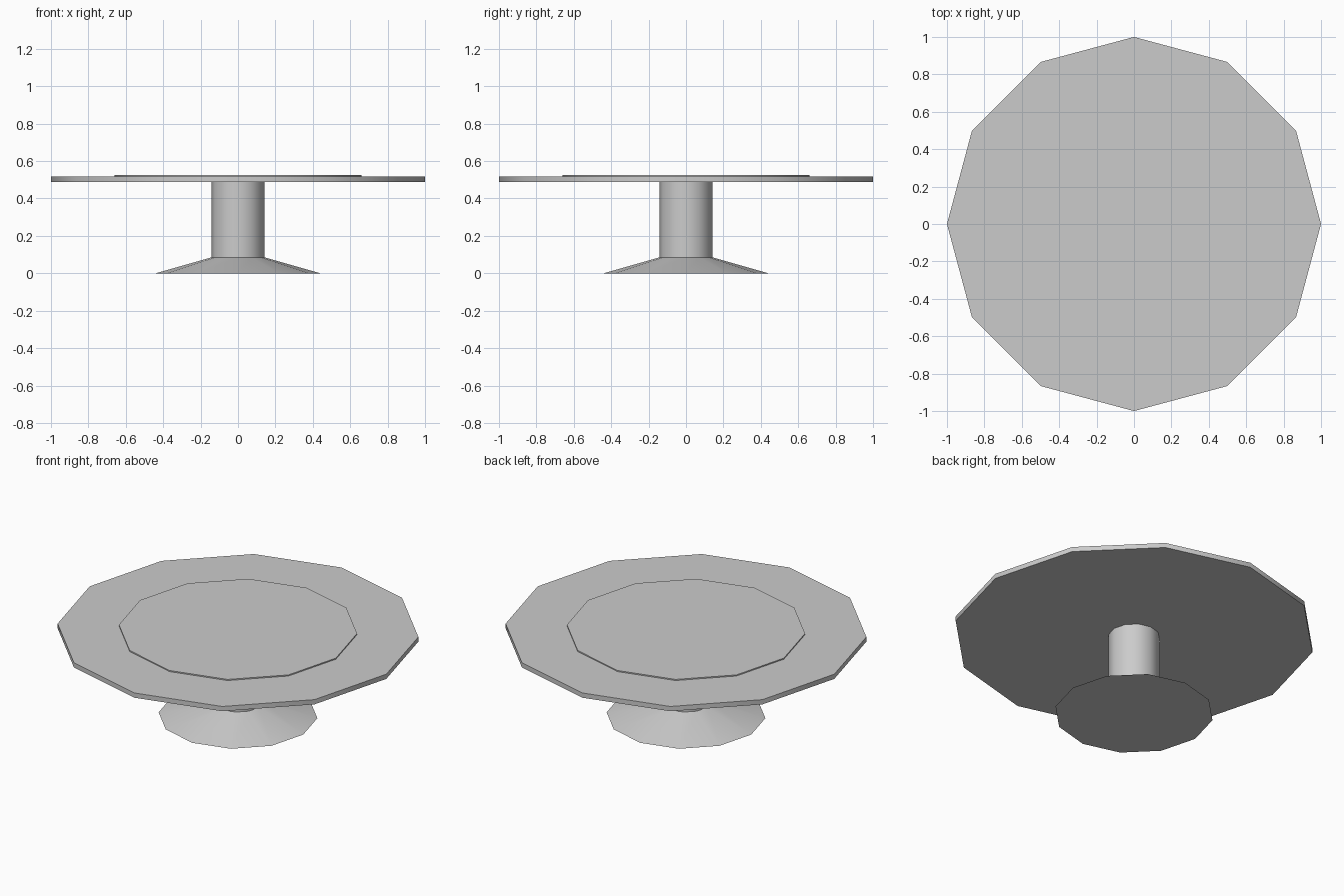
import bpy, bmesh
from math import radians, sin, cos, pi

if "Cube" in bpy.data.objects:
    bpy.data.objects.remove(bpy.data.objects["Cube"])

SIDES = 12

def turned(name, profile):
    """Closed solid turned about z from (radius, height) pairs, bottom to top."""
    bm = bmesh.new()
    rings = [[bm.verts.new((r * cos(2 * pi * i / SIDES), r * sin(2 * pi * i / SIDES), z))
              for i in range(SIDES)] for r, z in profile]
    for lo, hi in zip(rings, rings[1:]):
        for i in range(SIDES):
            j = (i + 1) % SIDES
            bm.faces.new((lo[i], lo[j], hi[j], hi[i]))
    bm.faces.new(rings[0][::-1])
    bm.faces.new(rings[-1])
    mesh = bpy.data.meshes.new(name)
    bm.to_mesh(mesh)
    bm.free()
    obj = bpy.data.objects.new(name, mesh)
    bpy.context.collection.objects.link(obj)
    bpy.ops.object.select_all(action='DESELECT')
    obj.select_set(True)
    bpy.context.view_layer.objects.active = obj
    bpy.ops.object.shade_smooth_by_angle(angle=radians(35))
    return obj

# Flared foot and column
turned("pedestal", [(0.44, 0.0), (0.142, 0.085), (0.142, 0.489)])

# Round top with a slightly raised centre
turned("table_top", [(1.0, 0.489), (1.0, 0.518), (0.66, 0.518), (0.66, 0.525)])
